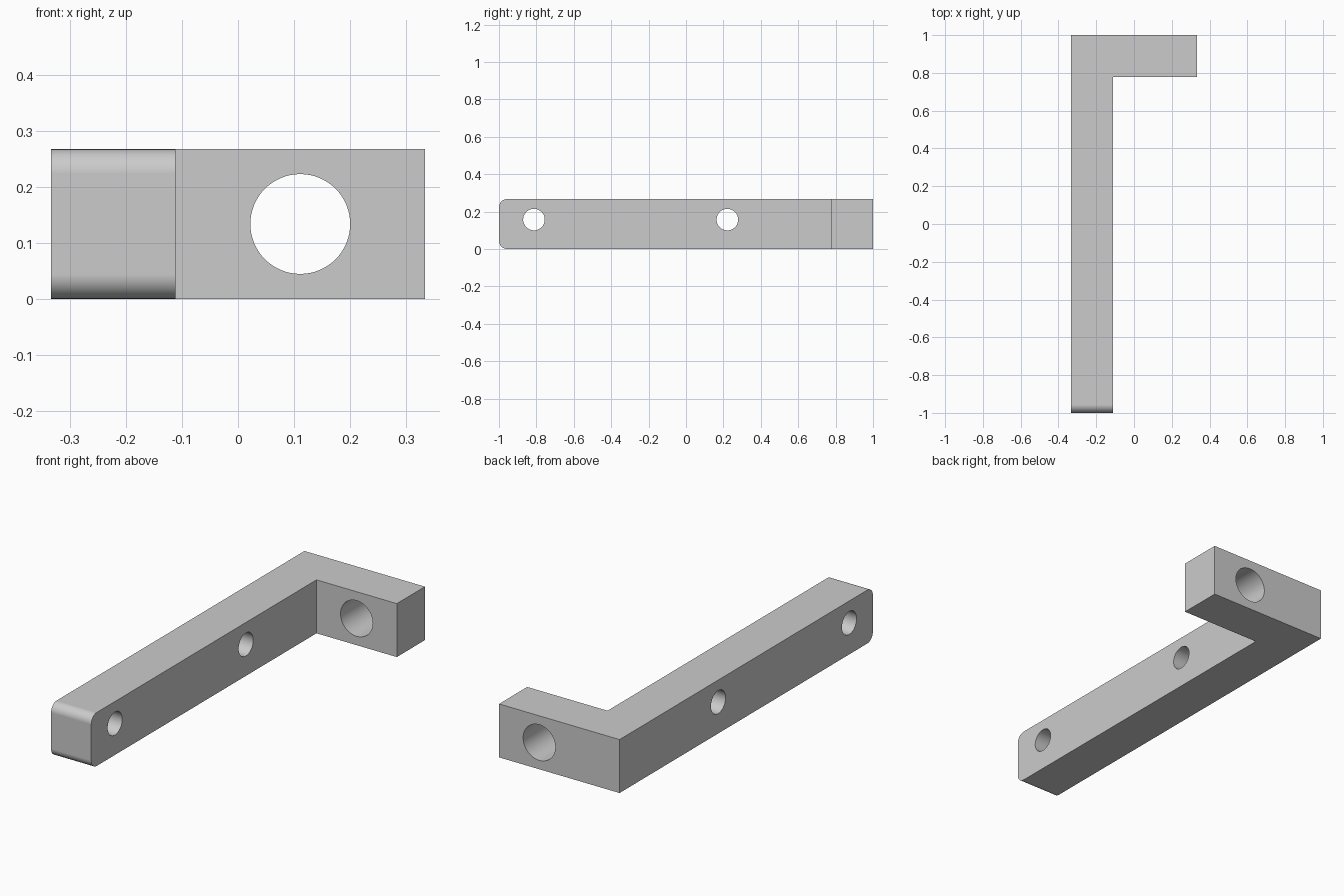
import bpy, bmesh
from math import pi

if "Cube" in bpy.data.objects:
    bpy.data.objects.remove(bpy.data.objects["Cube"])

H, T = 0.267, 0.222          # height and arm thickness
X, Y = 0.333, 1.0            # half extents
FILLET = 0.044

# L-shaped bracket body: plan profile extruded up
plan = [(-X, -Y), (-X + T, -Y), (-X + T, Y - T), (X, Y - T), (X, Y), (-X, Y)]
bm = bmesh.new()
base = bm.faces.new([bm.verts.new((x, y, 0)) for x, y in plan])
top = bmesh.ops.extrude_face_region(bm, geom=[base])["geom"]
bmesh.ops.translate(bm, vec=(0, 0, H),
                    verts=[v for v in top if isinstance(v, bmesh.types.BMVert)])
bmesh.ops.recalc_face_normals(bm, faces=bm.faces)

# Rounded upper and lower edges at the free end of the long arm
end_edges = [e for e in bm.edges
             if all(abs(v.co.y + Y) < 1e-5 for v in e.verts)
             and abs(e.verts[0].co.z - e.verts[1].co.z) < 1e-5]
bmesh.ops.bevel(bm, geom=end_edges, offset=FILLET, offset_type='OFFSET',
                segments=10, profile=0.5, affect='EDGES')
mesh = bpy.data.meshes.new("bracket")
bm.to_mesh(mesh)
bm.free()
bracket = bpy.data.objects.new("bracket", mesh)
bpy.context.collection.objects.link(bracket)


def drill(name, location, radius, rotation):
    """Cut a round through-hole in the bracket."""
    bpy.ops.mesh.primitive_cylinder_add(vertices=64, radius=radius, depth=2 * T,
                                        location=location, rotation=rotation)
    cutter = bpy.context.object
    cutter.name = name
    cutter.hide_render = True
    mod = bracket.modifiers.new(name, 'BOOLEAN')
    mod.operation, mod.solver, mod.object = 'DIFFERENCE', 'EXACT', cutter
    bpy.context.view_layer.objects.active = bracket
    bpy.ops.object.modifier_apply(modifier=mod.name)
    bpy.data.objects.remove(cutter)


# Large hole in the short arm, two small holes through the long arm
drill("large_hole", (0.111, Y - T / 2, H / 2), 0.089, (pi / 2, 0, 0))
for y in (-0.813, 0.221):
    drill("small_hole", (-X + T / 2, y, 0.157), 0.0575, (0, pi / 2, 0))

# Smooth rounds, crisp edges
bpy.ops.object.select_all(action='DESELECT')
bracket.select_set(True)
bpy.context.view_layer.objects.active = bracket
bpy.ops.object.shade_smooth_by_angle(angle=pi / 6)
normals = bracket.modifiers.new("flat_normals", 'WEIGHTED_NORMAL')
normals.keep_sharp = True
